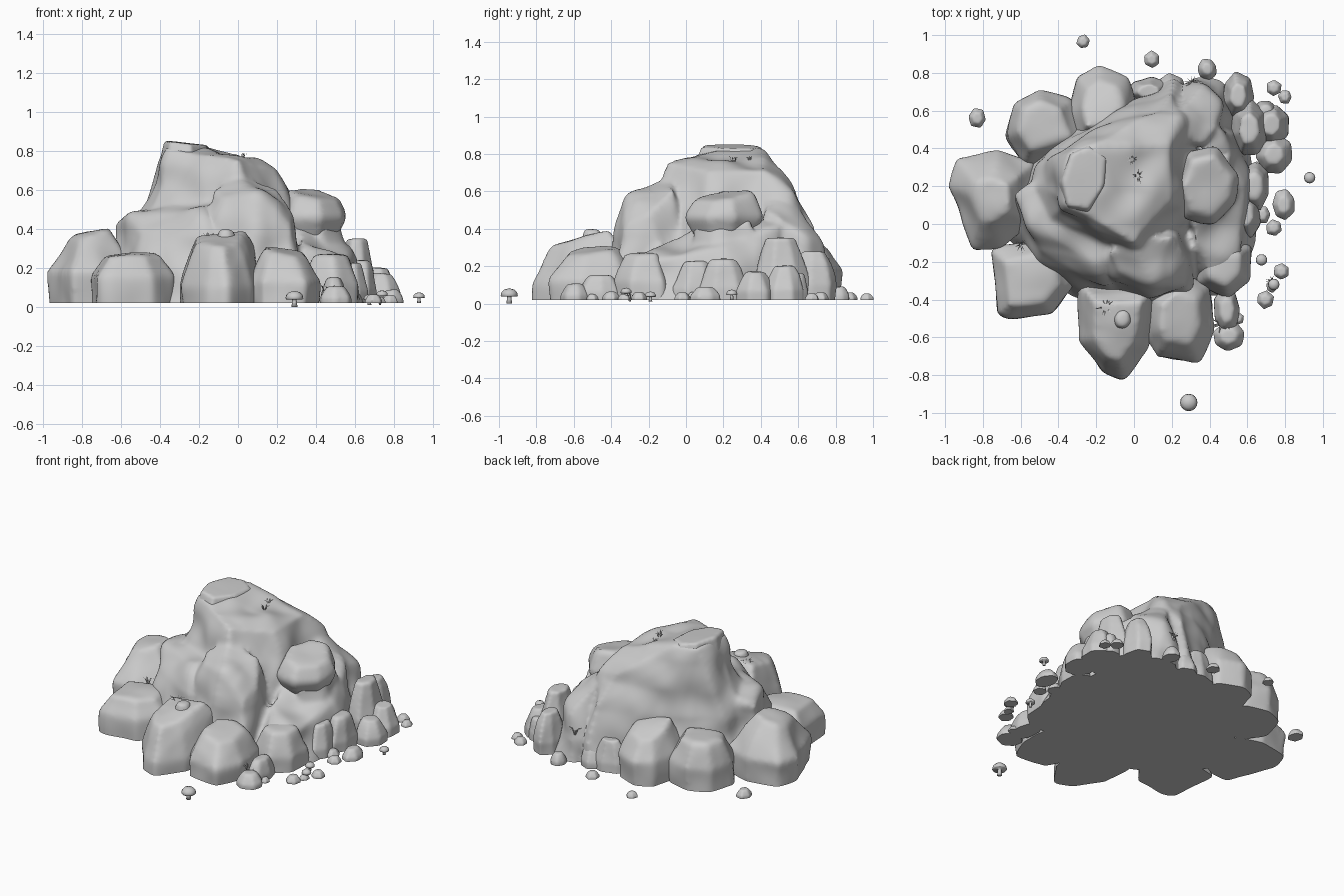
import bpy, bmesh, math, random
from mathutils import Vector, noise

if "Cube" in bpy.data.objects:
    bpy.data.objects.remove(bpy.data.objects["Cube"])

random.seed(4)
FLOOR = 0.02


def add_object(name, bm):
    me = bpy.data.meshes.new(name)
    bm.to_mesh(me)
    bm.free()
    ob = bpy.data.objects.new(name, me)
    bpy.context.collection.objects.link(ob)
    return ob


def rock(name, hulls, voxel=0.018, smooth=6, rough=0.016, floor=FLOOR):
    """Fuse convex chunks, weather them and cut them flat at the floor."""
    bm = bmesh.new()
    for pts in hulls:
        vs = [bm.verts.new(p) for p in pts]
        bmesh.ops.convex_hull(bm, input=vs)
        bmesh.ops.delete(bm, geom=[v for v in bm.verts if not v.link_faces], context='VERTS')
    bmesh.ops.recalc_face_normals(bm, faces=bm.faces)
    ob = add_object(name, bm)
    m = ob.modifiers.new("fuse", 'REMESH')
    m.mode = 'VOXEL'
    m.voxel_size = voxel
    s = ob.modifiers.new("weather", 'SMOOTH')
    s.factor, s.iterations = 0.5, smooth
    dg = bpy.context.evaluated_depsgraph_get()
    me = bpy.data.meshes.new_from_object(ob.evaluated_get(dg))
    ob.modifiers.clear()
    bm = bmesh.new()
    bm.from_mesh(me)
    bm.normal_update()
    moves = [(v, v.normal * (noise.noise(v.co * 5.5) * rough + voxel * 0.2)) for v in bm.verts]
    for v, d in moves:
        v.co += d
    cut = bmesh.ops.bisect_plane(bm, geom=bm.verts[:] + bm.edges[:] + bm.faces[:],
                                 plane_co=(0, 0, floor), plane_no=(0, 0, 1), clear_inner=True)
    edges = [e for e in cut['geom_cut'] if isinstance(e, bmesh.types.BMEdge)]
    if edges:
        bmesh.ops.holes_fill(bm, edges=edges, sides=0)
    for f in bm.faces:
        f.smooth = abs(f.normal.z + 1) > 0.001
    bm.to_mesh(ob.data)
    bm.free()
    return ob


def boulder(name, outline, top, top_scale=0.55, foot=0.93, mid=0.4, tilt=(0, 0), low=-0.1, brow=0.78, **kw):
    """Rounded block: plan outline, pinched foot, belly, brow, smaller tilted top."""
    c = sum((Vector(p) for p in outline), Vector((0, 0))) / len(outline)
    pts = []
    base = max(low, FLOOR)
    for p in outline:
        d = Vector(p) - c
        slope = d.x * tilt[0] + d.y * tilt[1]
        for k, z in ((foot, low), (foot, base), (1, base + (top - base) * mid),
                     (0.4 + 0.6 * top_scale, base + (top - base) * brow + slope), (top_scale, top + slope)):
            j = random.uniform(.97, 1.03)
            pts.append((*(c + d * k * j), z))
    return rock(name, [pts], **kw)


def oval(x, y, rx, ry, n=7):
    a0 = random.random() * 6
    return [(x + rx * math.cos(a0 + i * math.tau / n) * random.uniform(0.95, 1.12),
             y + ry * math.sin(a0 + i * math.tau / n) * random.uniform(0.95, 1.12)) for i in range(n)]


def ground(*xy):
    return [(x, y, -0.1) for x, y in xy]


# Main hill: tower, left shoulder, front block, right apron, back lobe, ledge
tower = [(-.36, .1, .82), (-.35, .38, .82), (-.2, .42, .82), (-.14, .04, .79), (.19, .42, .71), (-.5, .2, .5),
         (.19, .12, .71), (.0, -.1, .76), (.12, .6, .6), (.24, .56, .59), (.25, .1, .58), (.2, .7, .4)]
tower += ground((-.66, .25), (-.6, -.1), (-.2, -.3), (.3, -.3), (.42, .1), (.5, .5), (.22, .82), (-.2, .6))
shoulder = [(-.63, .16, .42), (-.55, .0, .47), (-.2, -.2, .5), (.0, -.05, .55), (-.14, -.32, .36), (-.3, .3, .52),
            (-.5, -.14, .38)]
shoulder += ground((-.7, .2), (-.68, -.1), (-.5, -.32), (-.3, -.44), (-.05, -.5), (0, 0))
block = [(.0, -.1, .67), (.2, -.06, .62), (.29, -.2, .48), (-.08, -.25, .56), (.1, -.31, .57), (.27, -.33, .42),
         (-.14, -.15, .6), (.1, -.36, .42)]
block += ground((-.15, -.45), (.1, -.48), (.32, -.42), (.36, 0), (0, 0))
apron = [(.32, -.1, .35), (.45, -.3, .2), (.55, -.2, .22), (.58, .2, .3), (.46, .5, .42), (.3, .3, .45)]
apron += ground((.3, -.42), (.52, -.42), (.63, -.25), (.67, .25), (.62, .5), (.3, .3))
lobe = [(.24, .45, .56), (.36, .42, .5), (.43, .5, .46), (.46, .64, .34), (.36, .72, .34), (.25, .62, .5)]
lobe += ground((.2, .6), (.3, .8), (.48, .78), (.56, .5), (.25, .4))
ledge = [(.42, .05, .42), (.52, .18, .41), (.5, .35, .44), (.3, .2, .5)] + ground((.62, 0), (.64, .3), (.5, .45), (.3, .1))
rock("hill", [tower, shoulder, block, apron, lobe, ledge], voxel=0.016, smooth=10, rough=0.035)

# Cap slab and perched boulder
boulder("cap_slab", [(-.36, .08), (-.24, .06), (-.15, .2), (-.14, .36), (-.24, .42), (-.34, .38), (-.39, .22)],
        0.838, 0.9, foot=1.1, mid=.6, tilt=(-.1, 0), low=.68, voxel=.012, smooth=3, rough=.006, floor=.6)
boulder("perched_boulder", [(.22, .2), (.27, .03), (.42, -.01), (.54, .12), (.56, .26), (.43, .41), (.28, .38)],
        0.575, 0.72, foot=.45, mid=.62, tilt=(-.12, .12), low=.27, brow=.9, smooth=4, floor=.2)

# Large boulders around the foot
boulder("left_boulder", [(-.98, .2), (-.93, .34), (-.72, .39), (-.53, .32), (-.52, .0), (-.72, -.13), (-.85, -.13), (-.9, .0)],
        0.37, 0.42, foot=.92, mid=.45, tilt=(.12, .05))
boulder("front_left_boulder", [(-.76, -.13), (-.72, -.48), (-.66, -.5), (-.44, -.47), (-.32, -.33), (-.38, -.05)],
        0.265, 0.65, foot=.97, mid=.55, smooth=5)
boulder("front_boulder", [(-.29, -.3), (-.29, -.62), (-.16, -.78), (-.06, -.82), (.07, -.66), (.13, -.3)],
        0.34, 0.58, foot=.98, mid=.25, tilt=(.05, .15))
boulder("front_right_boulder", [(.07, -.6), (.12, -.71), (.34, -.73), (.43, -.56), (.4, -.32), (.22, -.24), (.07, -.36)],
        0.285, 0.55, tilt=(-.1, .08))
boulder("back_left_boulder", [(-.68, .46), (-.63, .64), (-.5, .71), (-.33, .66), (-.25, .42), (-.58, .3)],
        0.32, 0.62, mid=.5)
boulder("back_boulder", [(-.34, .6), (-.3, .78), (-.19, .84), (-.03, .77), (.02, .6), (-.12, .42), (-.3, .43)],
        0.34, 0.6, mid=.5, tilt=(0, -.2))
boulder("right_boulder", [(.33, -.32), (.5, -.4), (.62, -.3), (.62, -.12), (.45, -.06), (.33, -.14)], 0.26, 0.55)

# Mid-sized stones: x, y, rx, ry, top
for i, (x, y, rx, ry, t) in enumerate([
        (-.06, -.5, .07, .085, .395), (.73, .53, .095, .11, .2), (.74, .37, .09, .1, .17), (.64, .2, .08, .13, .23),
        (.7, .6, .06, .06, .16), (.08, .7, .12, .08, .22), (.2, .72, .08, .07, .14), (.49, -.45, .07, .12, .15),
        (.59, .05, .08, .12, .22), (.39, .82, .055, .055, .09), (.5, -.59, .08, .075, .1), (.79, .1, .065, .085, .09),
        (.61, .5, .1, .15, .345), (.55, .68, .085, .13, .28)]):
    boulder(f"stone_{i}", oval(x, y, rx, ry), t, 0.5, mid=.3, voxel=.011, smooth=5, rough=.014)

# Pebbles: x, y, radius
for i, (x, y, r) in enumerate([
        (-.83, .56, .05), (-.27, .965, .034), (.095, .87, .04), (.74, .72, .042), (.8, .675, .036), (.74, -.02, .042),
        (.78, -.25, .043), (.73, -.33, .03), (.695, -.4, .045), (.68, .05, .045), (.55, -.5, .03)]):
    boulder(f"pebble_{i}", oval(x, y, r, r * 1.05, 6), FLOOR + r * .95, 0.5, mid=.3, low=-.02,
            voxel=r / 7, smooth=3, rough=.004)


# Mushrooms: lathed stem and domed cap
def mushroom(name, x, y, r, z, h):
    profile = [(0, 0), (.34, 0), (.26, .35), (.24, .6), (.9, .5), (1, .58), (.92, .8), (.62, 1.0), (0, 1.1)]
    bm = bmesh.new()
    vs = [bm.verts.new((a * r, 0, b * h / 1.1)) for a, b in profile]
    es = [bm.edges.new(p) for p in zip(vs, vs[1:])]
    bmesh.ops.spin(bm, geom=vs + es, axis=(0, 0, 1), cent=(0, 0, 0), angle=math.tau, steps=16)
    bmesh.ops.remove_doubles(bm, verts=bm.verts, dist=1e-5)
    bmesh.ops.recalc_face_normals(bm, faces=bm.faces)
    for f in bm.faces:
        f.smooth = True
    add_object(name, bm).location = (x, y, z)


for i, m in enumerate([(.29, -.945, .046, 0, .082), (.93, .245, .03, .02, .055),
                       (.675, -.19, .03, 0.01, .055), (.74, -.32, .03, .03, .055)]):
    mushroom(f"mushroom_{i}", *m)


# Grass tufts: curved tapering blades
def tuft(name, x, y, z, size, blades=10):
    bm = bmesh.new()
    for i in range(blades):
        a = i * 2.4 + random.random()
        out, side = Vector((math.cos(a), math.sin(a), 0)), Vector((-math.sin(a), math.cos(a), 0))
        k = size * random.uniform(.6, 1)
        up, w = Vector((0, 0, 1)), side * size * .07
        lo, mi, tip = out * k * .1 - up * .02, out * k * .5 + up * k * .6, out * k + up * k * .7
        a1, a2, b1, b2, t = [bm.verts.new(p) for p in (lo - w, lo + w, mi - w * .7, mi + w * .7, tip)]
        bm.faces.new((a1, a2, b2, b1))
        bm.faces.new((b1, b2, t))
    add_object(name, bm).location = (x, y, z)


for i, t in enumerate([(-.15, -.44, .345, .055), (-.01, .34, .765, .035), (.02, .255, .76, .045), (-.6, -.11, .24, .045),
                       (.46, -.53, .07, .07), (.31, .75, .22, .045), (.73, -.3, .03, .04)]):
    tuft(f"grass_{i}", *t)
